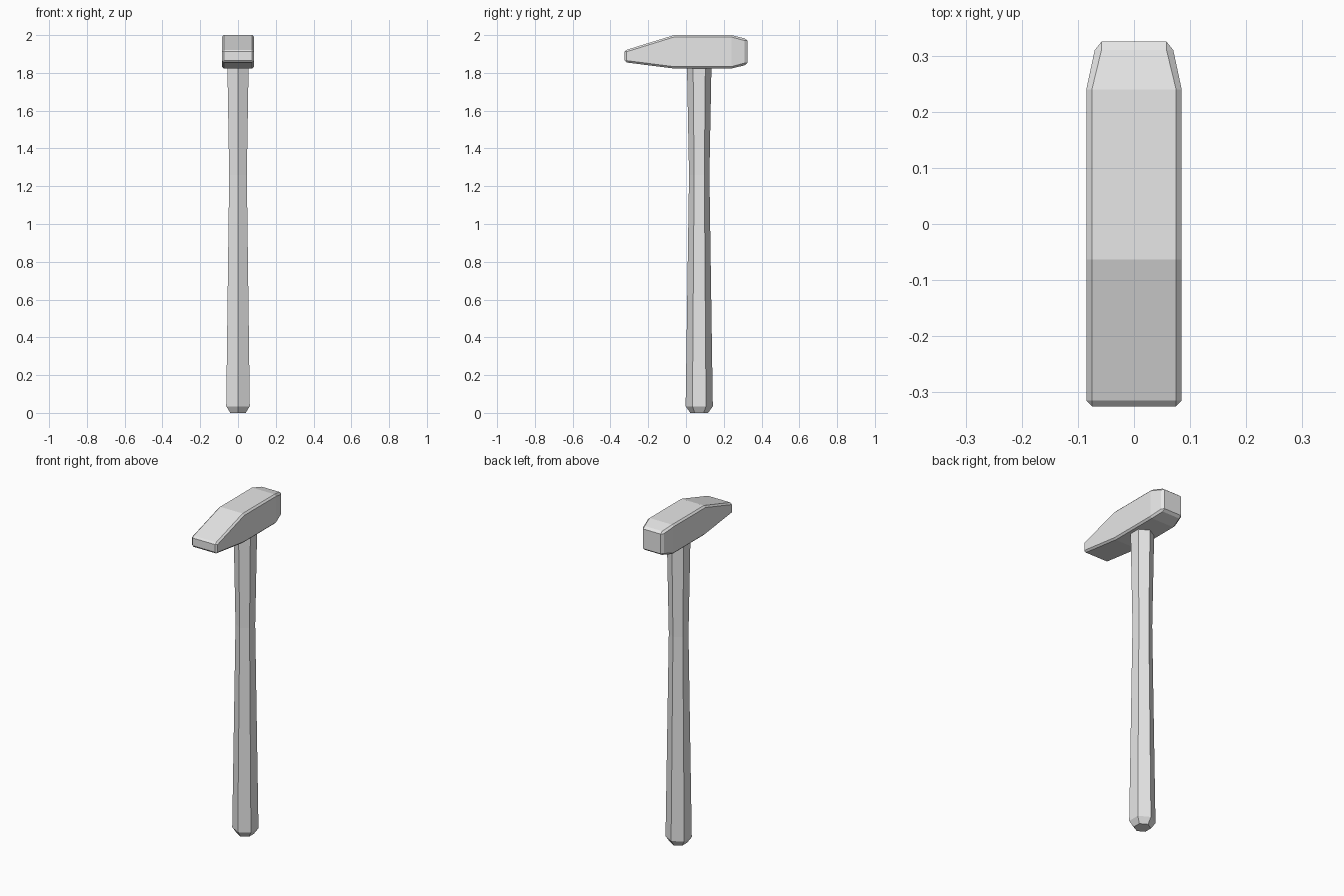
import bpy, bmesh
from math import sin, cos, pi

cube = bpy.data.objects.get("Cube")
if cube:
    bpy.data.objects.remove(cube, do_unlink=True)

# One plain grey for the whole hammer
grey = bpy.data.materials.new("plain_grey")
grey.use_nodes = True
grey.diffuse_color = (0.8, 0.8, 0.8, 1)
grey.node_tree.nodes["Principled BSDF"].inputs["Base Color"].default_value = grey.diffuse_color


def loft(name, rings):
    """Skin equal-length rings of points and cap both ends."""
    bm = bmesh.new()
    rows = [[bm.verts.new(p) for p in ring] for ring in rings]
    n = len(rows[0])
    for a, b in zip(rows, rows[1:]):
        for i in range(n):
            j = (i + 1) % n
            bm.faces.new((a[i], a[j], b[j], b[i]))
    bm.faces.new(rows[0])
    bm.faces.new(rows[-1])
    bmesh.ops.remove_doubles(bm, verts=bm.verts, dist=0.0005)
    bmesh.ops.recalc_face_normals(bm, faces=bm.faces)
    mesh = bpy.data.meshes.new(name)
    bm.to_mesh(mesh)
    bm.free()
    mesh.materials.append(grey)
    obj = bpy.data.objects.new(name, mesh)
    bpy.context.collection.objects.link(obj)
    return obj


def hexagon(z, r, y=0.07):
    return [(r * sin(i * pi / 3), y + r * cos(i * pi / 3), z) for i in range(6)]


def chamfered_box(y, w, low, high, c):
    return [(w - c, y, low), (w, y, low + c), (w, y, high - c), (w - c, y, high),
            (c - w, y, high), (-w, y, high - c), (-w, y, low + c), (c - w, y, low)]


# Handle: hexagonal shaft with a waist and a chamfered butt
loft("handle", [hexagon(z, r) for z, r in
                ((0, 0.047), (0.035, 0.072), (1.26, 0.054), (1.9, 0.066))])

# Head: wedge peen at the front, tapered striking face at the back
loft("hammer_head", [chamfered_box(*s) for s in (
    (-0.325, 0.075, 1.866, 1.912, 0),
    (-0.315, 0.085, 1.855, 1.922, 0.01),
    (-0.063, 0.085, 1.823, 2.0, 0.01),
    (0.24, 0.085, 1.823, 2.0, 0.01),
    (0.31, 0.07, 1.84, 1.983, 0.012),
    (0.325, 0.058, 1.852, 1.971, 0))])
